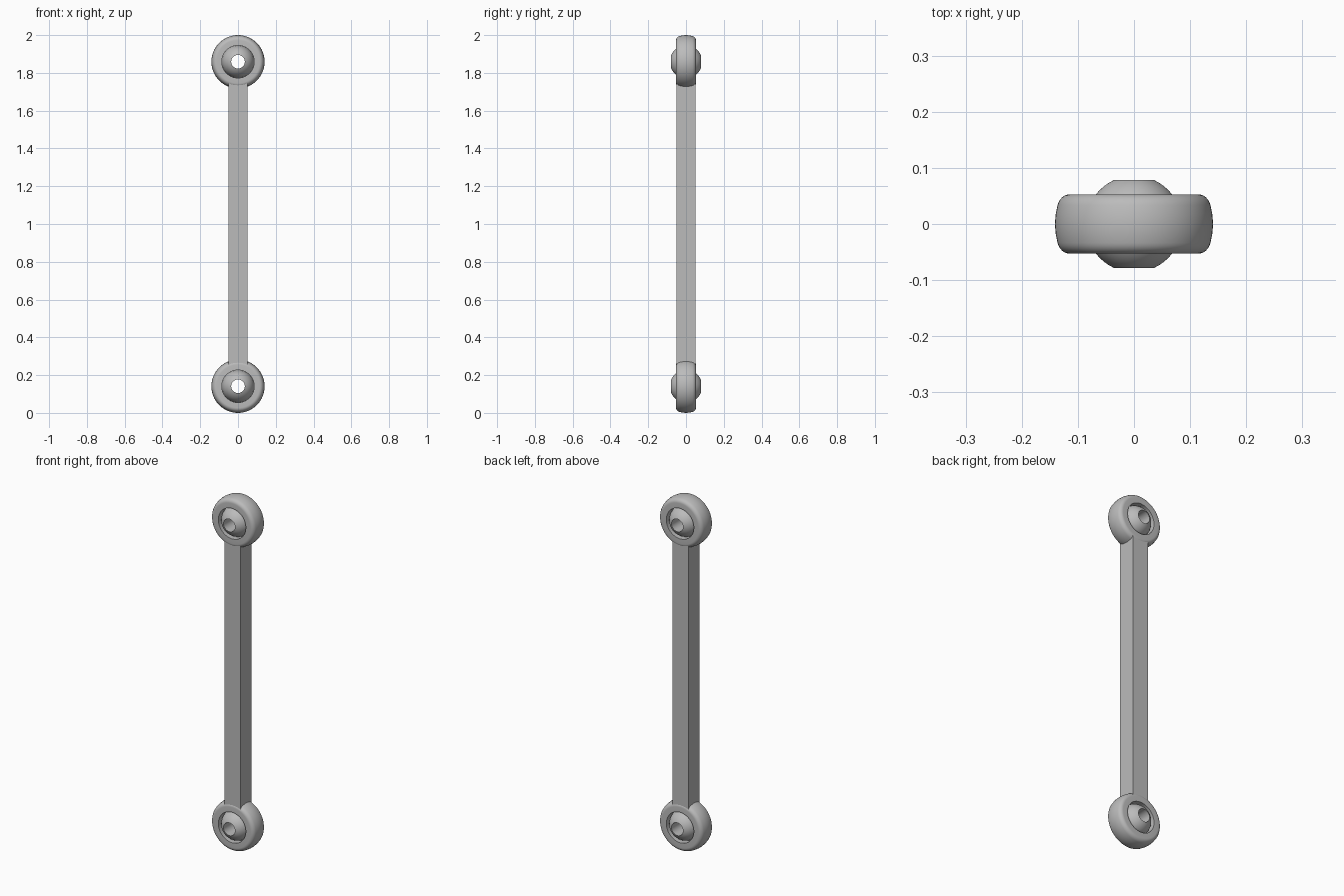
import bpy
import math
from mathutils import Matrix

if "Cube" in bpy.data.objects:
    bpy.data.objects.remove(bpy.data.objects["Cube"], do_unlink=True)

steel = bpy.data.materials.new("satin grey steel")
steel.use_nodes = True
grey = (0.5, 0.5, 0.5, 1)
steel.diffuse_color = grey
steel.node_tree.nodes["Principled BSDF"].inputs["Base Color"].default_value = grey

END = 0.141          # height of an eye centre above the end of the link
BALL = 0.086         # ball radius
BORE = 0.036         # bolt hole radius
FACE = 0.053         # half thickness of the eye


def finish(obj, name):
    obj.name = name
    obj.data.name = name
    obj.data.materials.append(steel)
    return obj


def lathe(name, profile, z, steps=64):
    """Spin a closed (radius, y) profile around the y axis at height z."""
    n = len(profile)
    verts, faces = [], []
    for i in range(steps):
        a = math.tau * i / steps
        verts += [(r * math.cos(a), y, z + r * math.sin(a)) for r, y in profile]
        j = (i + 1) % steps
        for k in range(n):
            m = (k + 1) % n
            faces.append((i * n + k, i * n + m, j * n + m, j * n + k))
    mesh = bpy.data.meshes.new(name)
    mesh.from_pydata(verts, [], faces)
    obj = bpy.data.objects.new(name, mesh)
    bpy.context.collection.objects.link(obj)
    bpy.ops.object.select_all(action="DESELECT")
    obj.select_set(True)
    bpy.context.view_layer.objects.active = obj
    bpy.ops.object.mode_set(mode="EDIT")
    bpy.ops.mesh.select_all(action="SELECT")
    bpy.ops.mesh.normals_make_consistent(inside=False)
    bpy.ops.object.mode_set(mode="OBJECT")
    bpy.ops.object.shade_smooth_by_angle(angle=math.radians(35))
    return finish(obj, name)


# Eye section: straight bore, flat faces, rounded shoulders and crowned rim
shoulder = []
for i in range(7):
    a = math.radians(90 - 75 * i / 6)
    shoulder.append((0.114 + 0.023 * math.cos(a), 0.027 + 0.026 * math.sin(a)))
half = [(BALL, FACE)] + shoulder + [(0.1395, 0.018)]
eye = half + [(0.141, 0)] + [(r, -y) for r, y in reversed(half)]

# Ball section: sphere truncated by the bolt hole
limit = math.acos(BORE / BALL)
ball = [(BALL * math.cos(a), BALL * math.sin(a))
        for a in (limit * (i / 10 - 1) for i in range(21))]

for place, z in (("lower", END), ("upper", 2 - END)):
    lathe(place + "_eye", eye, z)
    lathe(place + "_ball", ball, z)

# Square bar running into both eyes
bpy.ops.mesh.primitive_cube_add(size=1, location=(0, 0, 1))
bar = finish(bpy.context.object, "bar")
bar.data.transform(Matrix.Diagonal((0.1, 0.1, 1.5, 1)))
